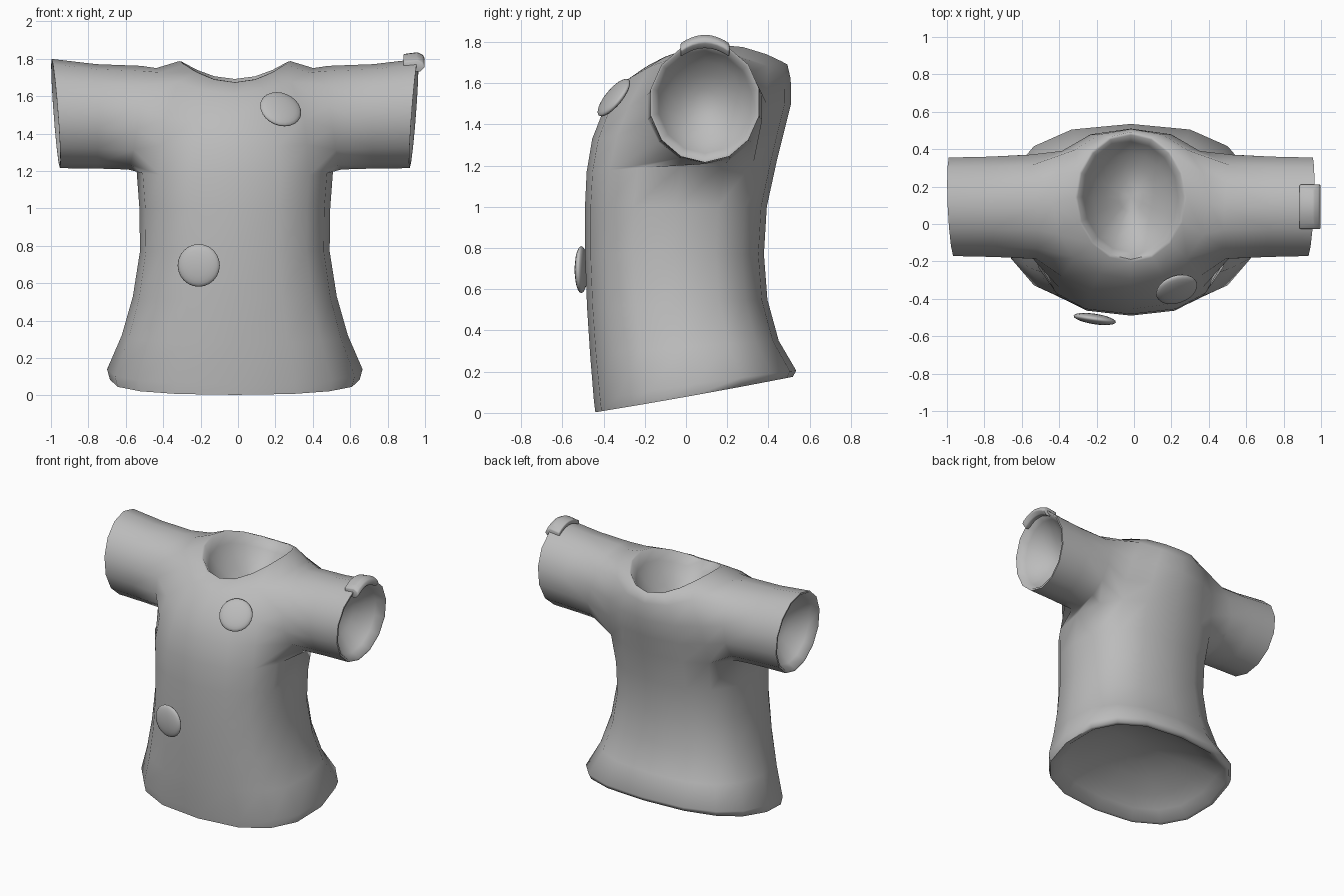
import bpy, bmesh
from math import sin, cos, pi, copysign
from mathutils import Vector

cube = bpy.data.objects.get("Cube")
if cube:
    bpy.data.objects.remove(cube)

grey = bpy.data.materials.new("plain grey")
grey.use_nodes = True
grey.diffuse_color = (0.5, 0.5, 0.5, 1)
grey.node_tree.nodes["Principled BSDF"].inputs["Base Color"].default_value = (0.5, 0.5, 0.5, 1)

COLS = 16
MID = -0.017


def finish(name, bm, angle, bevel=0):
    # make the object, round its edges if asked, smooth it
    bmesh.ops.recalc_face_normals(bm, faces=bm.faces)
    mesh = bpy.data.meshes.new(name)
    bm.to_mesh(mesh)
    bm.free()
    mesh.materials.append(grey)
    ob = bpy.data.objects.new(name, mesh)
    bpy.context.collection.objects.link(ob)
    bpy.ops.object.select_all(action='DESELECT')
    ob.select_set(True)
    bpy.context.view_layer.objects.active = ob
    if bevel:
        soft = ob.modifiers.new("soft", 'BEVEL')
        soft.width = bevel
        soft.segments = 2
        bpy.ops.object.modifier_apply(modifier=soft.name)
    bpy.ops.object.shade_smooth_by_angle(angle=angle)


def bridge(bm, a, b):
    for i in range(len(a)):
        j = (i + 1) % len(a)
        bm.faces.new((a[i], a[j], b[j], b[i]))


def dish(bm, rim, inward, depth):
    # thin rim, then a hollow bowl closing the opening
    centre = sum((v.co for v in rim), Vector()) / len(rim)
    inward = Vector(inward)
    prev = rim
    for f in (0.955, 0.85, 0.68, 0.46, 0.22):
        drop = depth * (1 - f * f) if f < 0.9 else 0
        ring = [bm.verts.new(centre + (v.co - centre) * f + inward * drop) for v in rim]
        bridge(bm, prev, ring)
        prev = ring
    tip = bm.verts.new(centre + inward * depth)
    for i in range(len(prev)):
        bm.faces.new((prev[i], prev[(i + 1) % len(prev)], tip))


# Torso rings, hem to neck:
# half width, front y, back y, side z, front z, back z, roundness power
rings = [
    (0.668, -0.440, 0.518, 0.085, 0.003, 0.175, 0.8),
    (0.683, -0.447, 0.535, 0.14, 0.06, 0.205, 0.8),
    (0.605, -0.465, 0.450, 0.32, 0.28, 0.35, 0.8),
    (0.545, -0.480, 0.395, 0.53, 0.51, 0.55, 0.8),
    (0.507, -0.490, 0.378, 0.77, 0.77, 0.77, 0.8),
    (0.510, -0.490, 0.392, 1.0, 1.0, 1.0, 0.8),
    (0.525, -0.482, 0.440, 1.2, 1.17, 1.22, 0.8),
    (0.520, -0.455, 0.475, 1.36, 1.33, 1.36, 0.85),
    (0.500, -0.400, 0.510, 1.50, 1.47, 1.5, 0.88),
    (0.420, -0.295, 0.508, 1.75, 1.61, 1.62, 0.95),
    (0.298, -0.205, 0.492, 1.787, 1.672, 1.69, 1),
]
LOW, HIGH = 6, 9  # armhole rows

bm = bmesh.new()
grid = []
for w, yf, yb, zs, zf, zb, power in rings:
    row = []
    for k in range(COLS):
        c, s = (copysign(abs(t) ** power, t)
                for t in (cos(2 * pi * k / COLS), sin(2 * pi * k / COLS)))
        z = zs + (zb - zf) / 2 * s + ((zf + zb) / 2 - zs) * s * s
        row.append(bm.verts.new((MID + w * c, (yf + yb) / 2 + (yb - yf) / 2 * s, z)))
    grid.append(row)

# Torso faces, leaving four columns open on each side for the sleeves
for r in range(len(rings) - 1):
    for k in range(COLS):
        if LOW <= r < HIGH and (k + 2) % 8 < 4:
            continue
        n = (k + 1) % COLS
        bm.faces.new((grid[r][k], grid[r][n], grid[r + 1][n], grid[r + 1][k]))

# Sleeve rings: x, lean with height, lean with depth, centre z, y radius, z radius
sleeve = [
    (0.535, -0.035, 0.02, 1.485, 0.285, 0.277),
    (0.74, 0.0, 0.01, 1.492, 0.275, 0.279),
    (0.957, 0.022, 0.012, 1.507, 0.270, 0.292),
]
hole = [(LOW, 0), (LOW, 1)] + [(r, 2) for r in range(LOW, HIGH)]
hole += [(HIGH, c) for c in range(2, -3, -1)]
hole += [(r, -2) for r in range(HIGH - 1, LOW - 1, -1)] + [(LOW, -1)]
N = len(hole)
for side in (1, -1):
    prev = [grid[r][(c if side > 0 else 8 - c) % COLS] for r, c in hole]
    for x, lean_z, lean_y, zc, ry, rz in sleeve:
        ring = []
        for i in range(N):
            up, back = -cos(2 * pi * i / N), sin(2 * pi * i / N)
            ring.append(bm.verts.new((MID + side * (x + lean_z * up + lean_y * back),
                                      0.092 + ry * back, zc + rz * up)))
        bridge(bm, prev, ring)
        prev = ring
    dish(bm, prev, (-side, 0, 0), 0.2)

# Hollows at the hem and neck
dish(bm, grid[0], (0, 0, 1), 0.2)
dish(bm, grid[-1], (0, 0, -1), 0.25)
finish("shirt", bm, 1.2)


# Flat lens-shaped buttons
def button(name, centre, normal):
    b = bmesh.new()
    bmesh.ops.create_uvsphere(b, u_segments=24, v_segments=12, radius=1)
    turn = Vector(normal).to_track_quat('Z', 'Y')
    for v in b.verts:
        v.co = turn @ Vector((v.co.x * 0.114, v.co.y * 0.114, v.co.z * 0.028)) + Vector(centre)
    finish(name, b, 1.0)


button("belly_button_patch", (-0.21, -0.508, 0.695), (-0.15, -1, 0))
button("chest_button_patch", (0.228, -0.35, 1.53), (0.27, -0.75, 0.62))

# Curved clip folded over the top of the left cuff
section = [(0.885, 1.795), (0.925, 1.795), (0.945, 1.77), (0.975, 1.77),
           (1.0, 1.797), (0.99, 1.82), (0.96, 1.835), (0.885, 1.825)]
bm = bmesh.new()
STEPS = 8
slices = []
for t in range(STEPS + 1):
    u = 2 * t / STEPS - 1
    slices.append([bm.verts.new((x, 0.092 + 0.118 * u, z - 0.042 * u * u)) for x, z in section])
for a, b in zip(slices, slices[1:]):
    bridge(bm, a, b)
bm.faces.new(slices[0])
bm.faces.new(slices[-1])
finish("cuff_clip", bm, 0.9, bevel=0.006)
